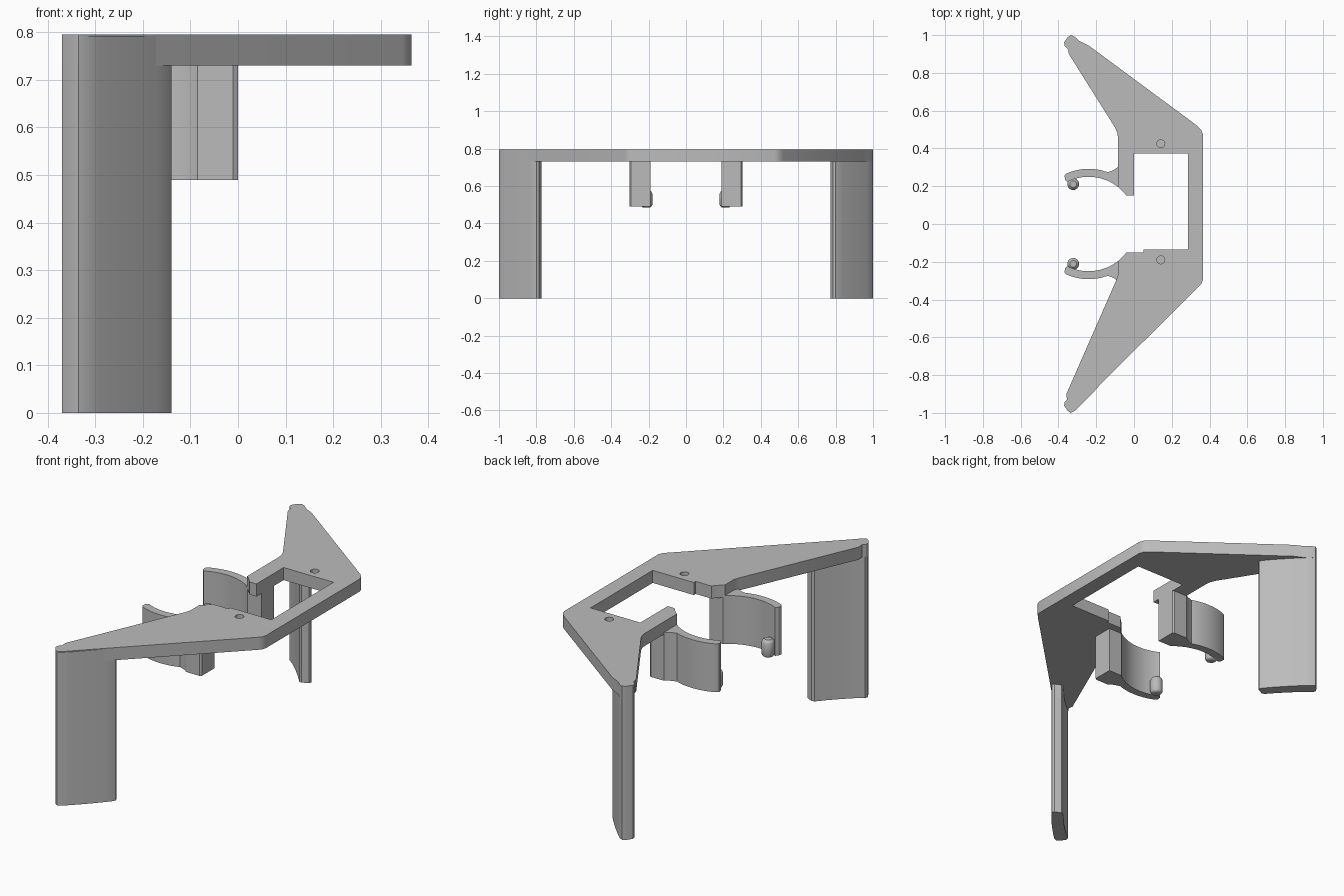
import bpy, bmesh
from math import radians, cos, sin

if "Cube" in bpy.data.objects:
    bpy.data.objects.remove(bpy.data.objects["Cube"], do_unlink=True)

grey = bpy.data.materials.new("plain_grey")
grey.use_nodes = True
GREY = (0.5, 0.5, 0.5, 1)
grey.diffuse_color = GREY
grey.node_tree.nodes["Principled BSDF"].inputs["Base Color"].default_value = GREY

TOP, UNDER, CLIP_BOTTOM = 0.795, 0.73, 0.49
CENTRE_X, BORE, CLIP_OUTER = -0.24, 0.25, 0.292


def finish(bm, name):
    bmesh.ops.recalc_face_normals(bm, faces=bm.faces)
    mesh = bpy.data.meshes.new(name)
    bm.to_mesh(mesh)
    bm.free()
    mesh.materials.append(grey)
    ob = bpy.data.objects.new(name, mesh)
    bpy.context.collection.objects.link(ob)
    return ob


def prism(name, pts, z0, z1):
    """Extrude a flat outline from z0 up to z1."""
    bm = bmesh.new()
    face = bm.faces.new([bm.verts.new((x, y, z0)) for x, y in pts])
    grown = bmesh.ops.extrude_face_region(bm, geom=[face])["geom"]
    verts = [v for v in grown if isinstance(v, bmesh.types.BMVert)]
    bmesh.ops.translate(bm, verts=verts, vec=(0, 0, z1 - z0))
    return finish(bm, name)


def arc(cx, cy, r, a0, a1, n):
    angles = [radians(a0 + (a1 - a0) * i / n) for i in range(n + 1)]
    return [(cx + r * cos(a), cy + r * sin(a)) for a in angles]


def disc(x, y, r, n=24):
    return arc(x, y, r, 0, 360 - 360 / n, n - 1)


def smooth(ob):
    bpy.ops.object.select_all(action='DESELECT')
    ob.select_set(True)
    bpy.context.view_layer.objects.active = ob
    bpy.ops.object.shade_smooth_by_angle(angle=radians(30))


def cut(ob, cutter):
    mod = ob.modifiers.new("cut", 'BOOLEAN')
    mod.operation, mod.solver, mod.object = 'DIFFERENCE', 'EXACT', cutter
    bpy.context.view_layer.objects.active = ob
    bpy.ops.object.modifier_apply(modifier=mod.name)
    bpy.data.objects.remove(cutter, do_unlink=True)


# Top plate with two swept arms
plate = prism("top_plate", [
    (-0.335, 1.0), (-0.315, 0.992), (-0.29, 0.97), (-0.24, 0.945),
    (0.335, 0.52), (0.355, 0.5), (0.365, 0.475),
    (0.365, -0.295), (0.358, -0.315), (0.345, -0.33),
    (-0.21, -0.88), (-0.285, -0.955), (-0.315, -0.987), (-0.335, -1.0),
    (-0.35, -0.99), (-0.37, -0.962), (-0.368, -0.945), (-0.355, -0.93), (-0.358, -0.9),
    (-0.095, -0.3), (-0.085, -0.27), (-0.085, -0.15), (0.05, -0.15),
    (0.05, 0.15), (-0.085, 0.15), (-0.085, 0.45), (-0.087, 0.48), (-0.1, 0.51),
    (-0.345, 0.9), (-0.348, 0.925), (-0.368, 0.945), (-0.37, 0.962), (-0.35, 0.99),
], UNDER, TOP)

# Round bore, rectangular window and blind screw holes
cut(plate, prism("bore_cutter", disc(CENTRE_X, 0, BORE, 96), 0.6, 0.9))
cut(plate, prism("window_cutter",
                 [(0, -0.135), (0.285, -0.135), (0.285, 0.373), (0, 0.373)], 0.6, 0.9))
for y in (0.425, -0.19):
    cut(plate, prism("hole_cutter", disc(0.142, y, 0.021), 0.755, 0.9))
smooth(plate)

# Parts repeated on both sides
for side, label in ((1, "back"), (-1, "front")):
    def flip(pts):
        return [(x, y * side) for x, y in pts]

    # Bowed leg under the arm tip
    leg = [(-0.335, 1.0), (-0.315, 0.99), (-0.29, 0.967), (-0.25, 0.927),
           (-0.21, 0.885), (-0.17, 0.84), (-0.147, 0.812), (-0.14, 0.798),
           (-0.145, 0.787), (-0.178, 0.772), (-0.192, 0.775), (-0.23, 0.818),
           (-0.28, 0.87), (-0.33, 0.917), (-0.365, 0.943), (-0.37, 0.96),
           (-0.35, 0.99)]
    smooth(prism(label + "_leg", flip(leg), 0, TOP - 0.003))

    # Curved spring clip with its root block
    clip = arc(CENTRE_X, 0, CLIP_OUTER, 114, 70, 18)
    clip += [(-0.12, 0.281), (-0.105, 0.287), (-0.085, 0.302), (-0.01, 0.302),
             (0, 0.295), (0, 0.19)]
    clip += arc(CENTRE_X, 0, BORE, 49.5, 117, 24)
    clip += [(-0.365, 0.235), (-0.368, 0.255)]
    smooth(prism(label + "_clip", flip(clip), CLIP_BOTTOM, UNDER + 0.01))

    # Rounded peg at the clip tip
    peg_y = 0.211 * side
    bm = bmesh.new()
    rings = []
    for z, r in ((0.485, 0.018), (0.49, 0.026), (0.5, 0.031),
                 (0.56, 0.031), (0.57, 0.026), (0.576, 0.018)):
        rings.append([bm.verts.new((x, y, z)) for x, y in disc(-0.322, peg_y, r)])
    for low, high in zip(rings, rings[1:]):
        for i in range(len(low)):
            bm.faces.new((low[i - 1], low[i], high[i], high[i - 1]))
    bm.faces.new(rings[0])
    bm.faces.new(rings[-1])
    smooth(finish(bm, label + "_peg"))
